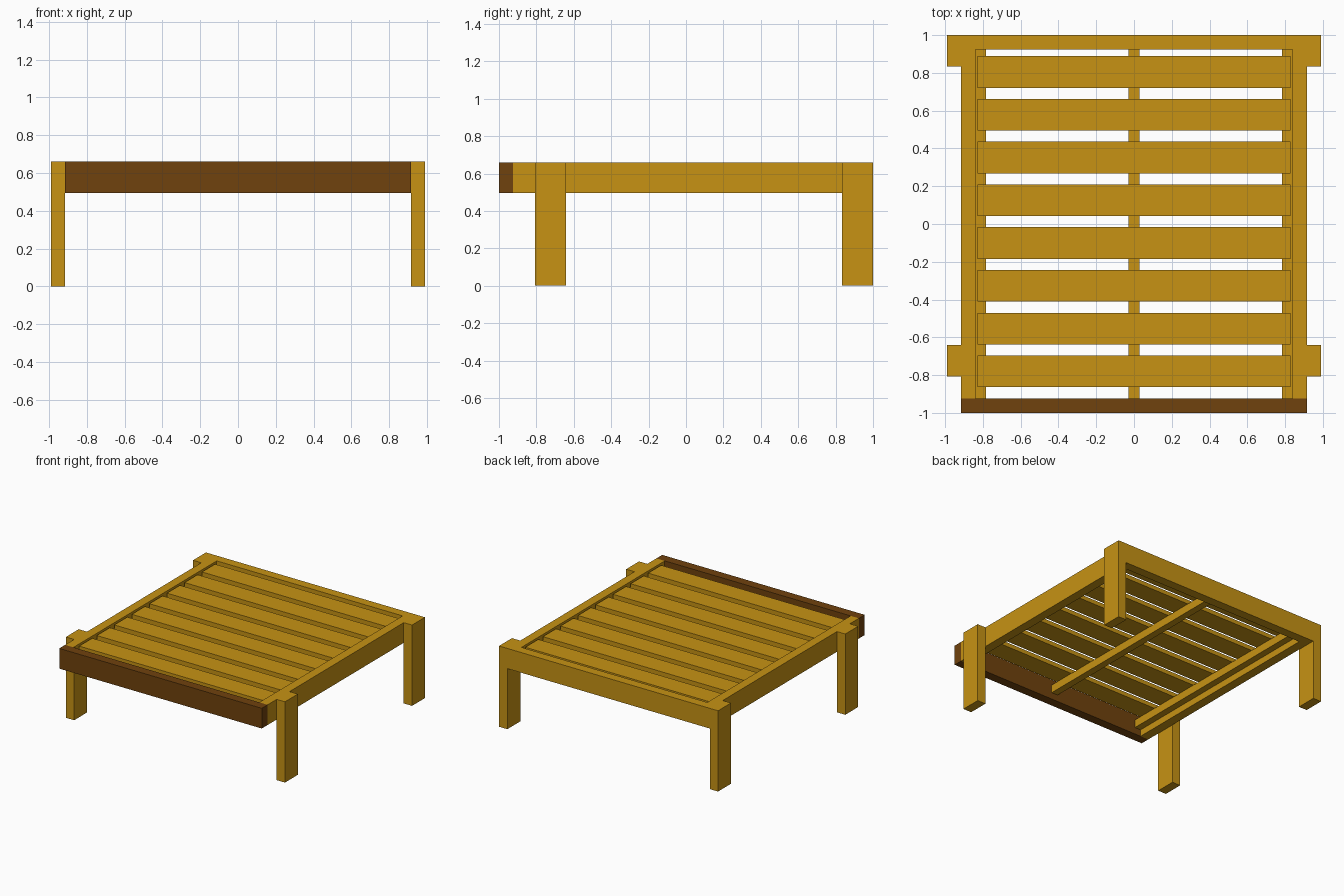
import bpy
import bmesh
from mathutils import Matrix, Vector

if "Cube" in bpy.data.objects:
    bpy.data.objects.remove(bpy.data.objects["Cube"])


def material(name, rgb):
    m = bpy.data.materials.new(name)
    m.diffuse_color = (*rgb, 1)
    m.use_nodes = True
    m.node_tree.nodes["Principled BSDF"].inputs["Base Color"].default_value = m.diffuse_color
    return m


ochre = material("ochre_wood", (0.57, 0.29, 0.007))
brown = material("brown_wood", (0.16, 0.054, 0.004))


def box(name, x, y, z, mat=ochre):
    """Box from (min, max) ranges along each axis."""
    lo, hi = map(Vector, zip(x, y, z))
    bm = bmesh.new()
    bmesh.ops.create_cube(bm, size=1, matrix=Matrix.Translation((lo + hi) / 2)
                          @ Matrix.Diagonal((*(hi - lo), 1)))
    mesh = bpy.data.meshes.new(name)
    bm.to_mesh(mesh)
    bm.free()
    mesh.materials.append(mat)
    ob = bpy.data.objects.new(name, mesh)
    bpy.context.collection.objects.link(ob)
    return ob


TOP, RAIL_Z, LEDGER_Z = 0.66, (0.495, 0.66), (0.55, 0.615)
INNER_Y = (-0.925, 0.925)

# Legs, side rails and slat ledgers, mirrored left and right
for side, s in (("left", -1), ("right", 1)):
    def xr(a, b):
        return tuple(sorted((s * a, s * b)))
    box(f"{side}_front_leg", xr(0.915, 0.99), (-0.808, -0.642), (0, TOP))
    box(f"{side}_back_leg", xr(0.915, 0.99), (0.833, 1.0), (0, TOP))
    box(f"{side}_rail", xr(0.84, 0.915), INNER_Y, RAIL_Z)
    box(f"{side}_ledger", xr(0.785, 0.84), INNER_Y, LEDGER_Z)

# End boards and centre beam
box("back_rail", (-0.915, 0.915), (0.925, 1.0), RAIL_Z)
box("front_board", (-0.915, 0.915), (-1.0, -0.925), RAIL_Z, brown)
box("centre_beam", (-0.029, 0.029), INNER_Y, LEDGER_Z)

# Slats
for i in range(8):
    y = 0.805 - 0.2265 * i
    box(f"slat_{i + 1}", (-0.83, 0.83), (y - 0.084, y + 0.084), (0.615, 0.65))
